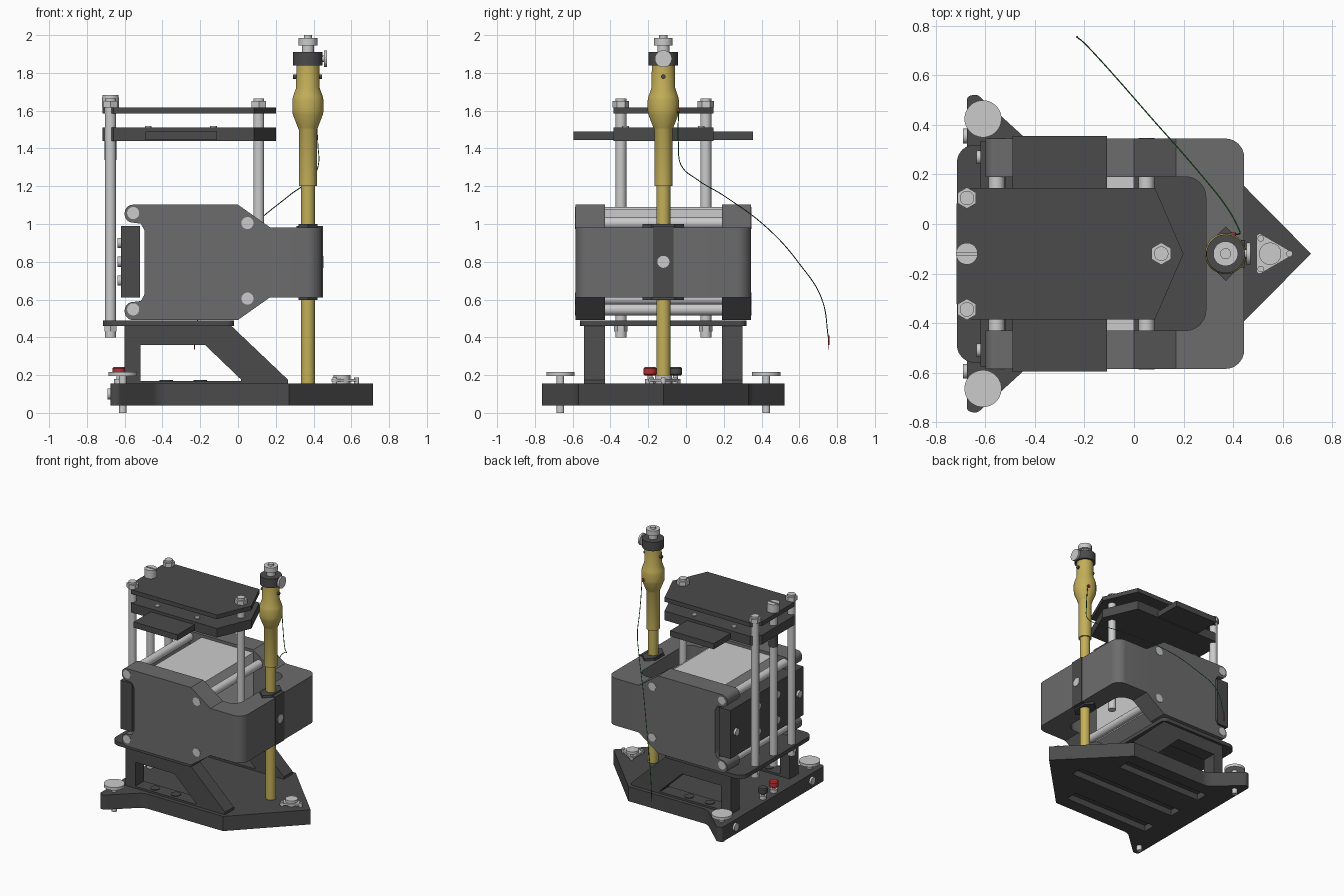
import bpy, bmesh, math
from mathutils import Vector

if "Cube" in bpy.data.objects:
    bpy.data.objects.remove(bpy.data.objects["Cube"])

YC = -0.12          # symmetry plane of the instrument

def mat(name, col):
    m = bpy.data.materials.new(name)
    m.diffuse_color = (*col, 1)
    m.use_nodes = True
    m.node_tree.nodes["Principled BSDF"].inputs["Base Color"].default_value = m.diffuse_color
    return m

DARK = mat("charcoal", (0.07, 0.07, 0.07))
MID = mat("mid_grey", (0.15, 0.15, 0.15))
BRASS = mat("brass", (0.55, 0.43, 0.10))
RED = mat("red", (0.5, 0.03, 0.03))
GREEN = mat("green", (0.02, 0.2, 0.03))

def finish(name, bm, m):
    bmesh.ops.recalc_face_normals(bm, faces=bm.faces)
    me = bpy.data.meshes.new(name)
    bm.to_mesh(me)
    bm.free()
    o = bpy.data.objects.new(name, me)
    bpy.context.collection.objects.link(o)
    if m:
        me.materials.append(m)
    return o

def place(u, v, w, axis):
    """(profile u, profile v, depth w) to world; y values are relative to YC"""
    p = {'z': (u, v, w), 'y': (u, w, v), 'x': (w, u, v)}[axis]
    return Vector((p[0], p[1] + YC, p[2]))

def rounded(pts, seg=6):
    """points are (u, v) or (u, v, radius)"""
    out = []
    for i, p in enumerate(pts):
        c = Vector(p[:2])
        if len(p) < 3:
            out.append(c)
            continue
        a = (Vector(pts[i - 1][:2]) - c).normalized()
        b = (Vector(pts[(i + 1) % len(pts)][:2]) - c).normalized()
        half = a.angle(b) / 2
        t = p[2] / math.tan(half)
        o = c + (a + b).normalized() * (p[2] / math.sin(half))
        s, e = c + a * t - o, c + b * t - o
        for k in range(seg + 1):
            # walk the chord and push each point out to the radius
            d = s.lerp(e, k / seg).normalized()
            out.append(o + d * p[2])
    return out

def prism(name, pts, axis, lo, hi, m=None):
    bm = bmesh.new()
    prof = rounded(pts)
    a = [bm.verts.new(place(p[0], p[1], lo, axis)) for p in prof]
    b = [bm.verts.new(place(p[0], p[1], hi, axis)) for p in prof]
    bm.faces.new(a)
    bm.faces.new(b[::-1])
    n = len(prof)
    for i in range(n):
        bm.faces.new((a[i], b[i], b[(i + 1) % n], a[(i + 1) % n]))
    return finish(name, bm, m)

def box(name, x0, x1, y0, y1, z0, z1, m=None):
    return prism(name, [(x0, y0), (x1, y0), (x1, y1), (x0, y1)], 'z', z0, z1, m)

def turned(name, u, v, prof, axis='z', m=None, n=32):
    """stack of (radius, depth) rings along an axis"""
    bm = bmesh.new()
    rings = [[bm.verts.new(place(u + r * math.cos(2 * math.pi * (k + .5) / n),
                                 v + r * math.sin(2 * math.pi * (k + .5) / n), w, axis))
              for k in range(n)] for r, w in prof]
    for a, b in zip(rings, rings[1:]):
        for k in range(n):
            bm.faces.new((a[k], a[(k + 1) % n], b[(k + 1) % n], b[k]))
    bm.faces.new(rings[0])
    bm.faces.new(rings[-1])
    return finish(name, bm, m)

def cyl(name, u, v, r, lo, hi, axis='z', m=None, n=32):
    return turned(name, u, v, [(r, lo), (r, hi)], axis, m, n)

def boolean(o, cutter, op='DIFFERENCE'):
    md = o.modifiers.new("cut", 'BOOLEAN')
    md.operation, md.object, md.solver = op, cutter, 'EXACT'
    bpy.context.view_layer.objects.active = o
    bpy.ops.object.modifier_apply(modifier=md.name)
    bpy.data.objects.remove(cutter)

def mirrored(half):
    return half + [(p[0], -p[1], *p[2:]) for p in reversed(half) if p[1] != 0]

# Base with pointed nose, rear lobes and grooves underneath
base = prism("base", mirrored([(0.715, 0), (0.27, 0.45), (-0.42, 0.45, .1), (-0.635, 0.645, .03),
                               (-0.675, 0.635, .02), (-0.675, 0.45)]), 'z', 0.04, 0.155, DARK)
for y in (-0.3, 0, 0.3):
    reach = 0.45 if y == 0 else 0.25
    boolean(base, box("groove_cutter", -0.5, reach, y - .05, y + .05, 0, 0.09))

# Levelling feet, base side screws
for s, side in ((-1, "front"), (1, "back")):
    turned(side + "_levelling_foot", -0.61, s * 0.545,
           [(.02, 0), (.02, .195), (.075, .195), (.075, .217)])
    cyl(side + "_base_screw", s * 0.475, 0.1, 0.03, -0.69, -0.67, 'x')

    # Sloped leg frames with window
    leg = prism(side + "_leg_frame", [(-0.60, .15), (0.265, .15), (0.265, .175), (-0.04, .465), (-0.60, .465)],
                'y', s * 0.365 - .055, s * 0.365 + .055, DARK)
    boolean(leg, prism("window_cutter", [(-0.515, .17), (0.015, .17), (0.015, .178), (-0.175, .36), (-0.515, .36)],
                       'y', s * 0.365 - .1, s * 0.365 + .1))
    for x in (-0.38, -0.2):
        cyl(side + "_leg_screw", x, s * 0.365, 0.035, .155, .175, m=DARK)

# Support plate
prism("support_plate", mirrored([(-0.02, 0.44, .04), (-0.715, 0.44, .07)]), 'z', 0.46, 0.49, DARK)

# Yoke: side profile intersected with a U-shaped plan
half = [(-0.6, .305, .043), (0.0, .305), (0.17, .185), (0.46, .185)]
tail = [(-0.495, .17, .03), (-0.515, .205), (-0.6, .215, .043)]
side_prof = [(p[0], 0.797 + p[1], *p[2:]) for p in half]
side_prof += [(p[0], 0.797 - p[1], *p[2:]) for p in reversed(half)]
side_prof += [(p[0], 0.797 - p[1], *p[2:]) for p in reversed(tail)]
side_prof += [(p[0], 0.797 + p[1], *p[2:]) for p in tail]
yoke = prism("yoke", side_prof, 'y', -0.6, 0.6, MID)
plan = mirrored([(0.445, 0.465, .075), (-0.7, 0.465), (-0.7, 0.31), (0.29, 0.31, .08)])
boolean(yoke, prism("yoke_plan", plan, 'z', 0.3, 1.3), 'INTERSECT')
for x, z in ((-0.555, 1.058), (-0.555, .548), (0.05, 1.005), (0.05, .605)):
    cyl("yoke_tie_rod", x, z, 0.032, -0.468, 0.468, 'y')

# Coil block and rear panel
box("coil_block", -0.45, 0.0, -0.31, 0.31, 0.6, 1.08)
box("rear_panel", -0.62, -0.52, -0.455, 0.455, 0.61, 0.99, DARK)
for y, z in ((-.39, .8), (.39, .8), (-.12, .7), (.12, .7), (-.12, .9), (.12, .9)):
    cyl("rear_panel_screw", y, z, 0.027, -0.637, -0.615, 'x')

# Column clamp in the yoke nose
box("column_clamp", 0.31, 0.449, -0.055, 0.055, 0.61, 0.99, DARK)
for z in (0.598, 0.98):
    prism("clamp_collar", mirrored([(0.42, 0.06), (0.37, 0.11), (0.32, 0.06)]), 'z', z, z + .02, DARK)
cyl("clamp_screw", 0, 0.8, 0.032, 0.44, 0.453, 'x')

# Upper deck plates and cross tray
deck = mirrored([(0.2, 0), (0.085, 0.265), (-0.66, 0.265), (-0.718, 0.2)])
prism("top_deck", deck, 'z', 1.585, 1.618, DARK)
prism("lower_deck", deck, 'z', 1.44, 1.512, DARK)
box("cross_tray", -0.49, -0.11, -0.475, 0.475, 1.445, 1.49, DARK)
for x in (-0.475, -0.13):
    for y in (-0.2, 0.2):
        cyl("deck_screw", x, y, 0.018, 1.505, 1.52, n=16)

# Rear pillars and hanging front pillar with nuts
for y in (-0.225, 0.225):
    cyl("rear_pillar", -0.675, y, 0.029, 0.40, 1.665)
    cyl("pillar_nut", -0.675, y, 0.043, 1.618, 1.65, n=6)
    cyl("pillar_foot_nut", -0.675, y, 0.036, 0.43, 0.46, n=6)
cyl("middle_pillar", -0.675, 0, 0.029, 0.40, 1.64)
head = cyl("middle_pillar_head", -0.675, 0, 0.044, 1.618, 1.683)
boolean(head, box("slot_cutter", -0.8, -0.5, -.005, .005, 1.67, 1.7))
cyl("middle_pillar_collar", -0.675, 0, 0.033, 1.34, 1.44, m=DARK)
cyl("front_pillar", 0.11, 0, 0.029, 0.69, 1.665)
cyl("front_pillar_nut", 0.11, 0, 0.045, 1.618, 1.65, n=6)

# Brass column with swollen socket and cap
turned("brass_column", 0.37, 0, [(.037, .15), (.037, 1.2), (.048, 1.2), (.048, 1.5), (.053, 1.51), (.08, 1.58),
                                 (.083, 1.6), (.083, 1.655), (.079, 1.675), (.063, 1.72), (.061, 1.845)], m=BRASS)
cyl("column_cap", 0.37, 0, 0.078, 1.84, 1.91, m=DARK)
turned("column_finial", 0.37, 0, [(.032, 1.905), (.032, 1.945), (.05, 1.945), (.05, 1.985), (.022, 1.985), (.022, 2.0)])
turned("cap_thumbscrew", 0, 1.875, [(.018, .43), (.018, .455), (.045, .455), (.045, .47)], 'x')
cyl("column_pin", 0, 1.78, 0.012, 0.29, 0.445, 'x', DARK, 16)
cyl("wire_socket", 0.40, 1.6, 0.012, 0.06, 0.085, 'y', RED, 16)

# Round level on triangular plate
prism("level_plate", mirrored([(0.65, 0, .012), (0.495, 0.09, .012)]), 'z', 0.165, 0.18)
cyl("level_vial", 0.55, 0, 0.045, 0.15, 0.2)
for x, y in ((0.628, 0), (0.512, .062), (0.512, -.062)):
    cyl("level_screw", x, y, 0.013, 0.15, 0.188, n=16)

# Terminals
for y, m, nm in ((-0.07, RED, "red"), (0.065, DARK, "dark")):
    turned(nm + "_terminal_post", -0.63, y, [(.026, .15), (.026, .18), (.014, .18), (.014, .21)])
    turned(nm + "_terminal_knob", -0.63, y, [(.028, .198), (.035, .205), (.035, .235), (.028, .243)], m=m, n=16)

# Hanging wire and its plug
cu = bpy.data.curves.new("wire", 'CURVE')
cu.dimensions, cu.bevel_depth, cu.bevel_resolution = '3D', 0.0025, 1
sp = cu.splines.new('BEZIER')
path = [(.41, -.04, 1.6), (.423, -.04, 1.42), (.425, -.025, 1.31), (.38, .06, 1.235), (.27, .2, 1.15),
        (.06, .44, .97), (-.08, .6, .79), (-.19, .72, .6), (-.23, .755, .39)]
sp.bezier_points.add(len(path) - 1)
for b, p in zip(sp.bezier_points, path):
    b.co = p
    b.handle_left_type = b.handle_right_type = 'AUTO'
wire = bpy.data.objects.new("wire", cu)
bpy.context.collection.objects.link(wire)
cu.materials.append(GREEN)
turned("wire_plug", -0.23, 0.756 - YC, [(.002, .335), (.002, .36), (.004, .36), (.004, .41)], m=RED, n=12)

# Smooth round parts, keep edges crisp
for o in bpy.context.collection.objects:
    o.select_set(o.type == 'MESH')
bpy.context.view_layer.objects.active = base
bpy.ops.object.shade_smooth_by_angle(angle=math.radians(32))
